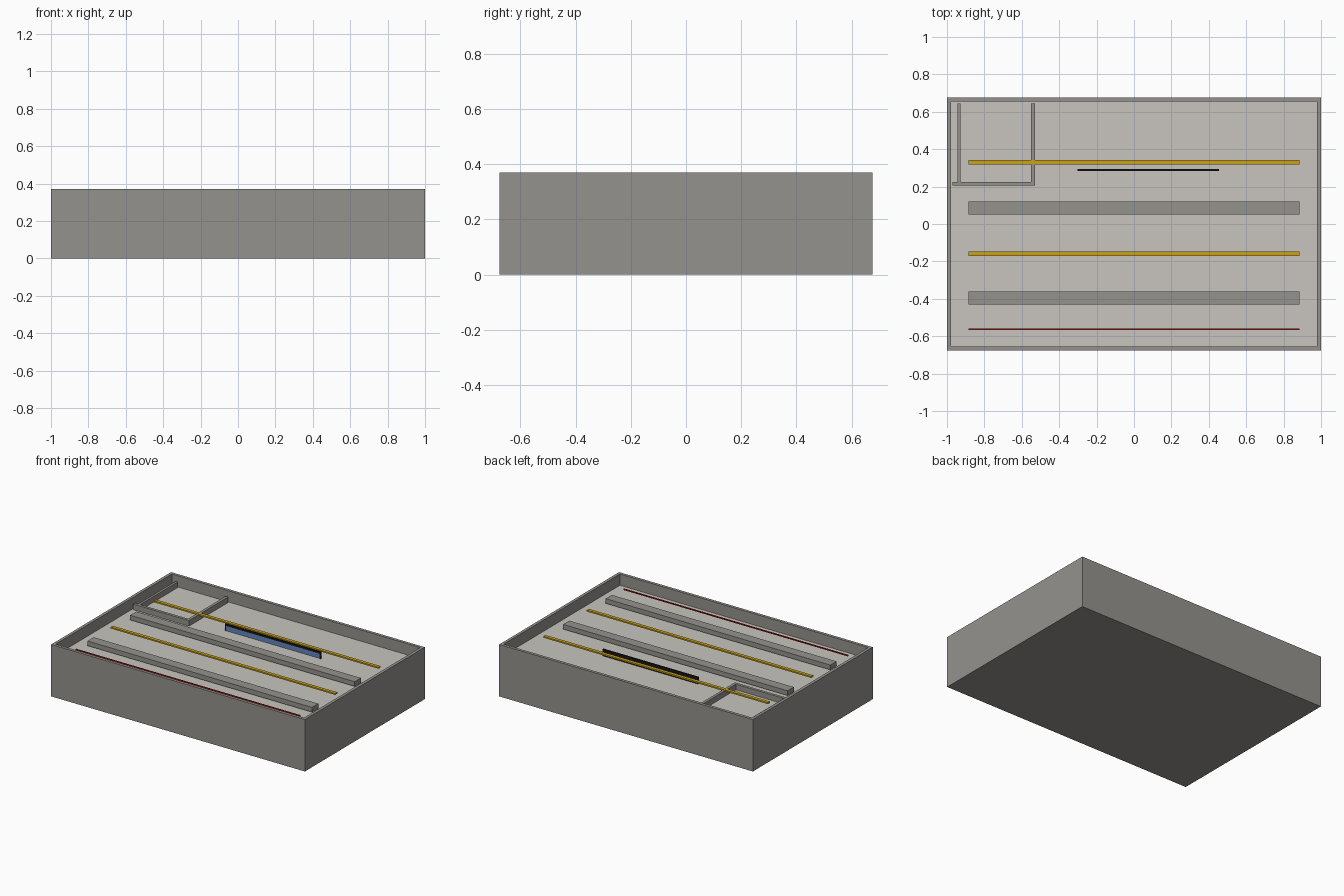
import bpy

cube = bpy.data.objects.get("Cube")
if cube:
    bpy.data.objects.remove(cube)


def material(name, rgb):
    m = bpy.data.materials.new(name)
    m.use_nodes = True
    m.diffuse_color = (*rgb, 1)
    m.node_tree.nodes["Principled BSDF"].inputs["Base Color"].default_value = (*rgb, 1)
    return m


concrete = material("concrete grey", (0.30, 0.29, 0.27))
pale = material("pale floor", (0.58, 0.56, 0.52))
yellow = material("yellow", (0.60, 0.36, 0.01))
red = material("dark red", (0.35, 0.01, 0.01))
black = material("black", (0.01, 0.01, 0.012))
blue = material("blue", (0.13, 0.23, 0.50))


def box(name, x, y, z, mat):
    """Box from (min, max) pairs along each axis."""
    bpy.ops.mesh.primitive_cube_add(size=1, location=[sum(p) / 2 for p in (x, y, z)])
    ob = bpy.context.object
    ob.name = name
    ob.scale = [p[1] - p[0] for p in (x, y, z)]
    bpy.ops.object.transform_apply(location=False, rotation=False, scale=True)
    ob.data.materials.append(mat)
    return ob


X, Y, TOP, WALL, FLOOR = 1.0, 0.675, 0.37, 0.03, 0.29
IX, IY = X - WALL, Y - WALL

# Shell: solid block whose top is inset and pushed down to form the tray
shell = box("shell", (-X, X), (-Y, Y), (0, TOP), concrete)
shell.data.materials.append(pale)
import bmesh
bm = bmesh.new()
bm.from_mesh(shell.data)
top = max(bm.faces, key=lambda f: f.calc_center_median().z)
bmesh.ops.inset_individual(bm, faces=[top], thickness=WALL)
floor = bmesh.ops.extrude_discrete_faces(bm, faces=[top])["faces"][0]
for v in floor.verts:
    v.co.z -= TOP - FLOOR
floor.material_index = 1
bm.to_mesh(shell.data)
bm.free()

# Corner room partitions
ROOM = (FLOOR, 0.33)
box("room_front_wall", (-IX, -0.53), (0.205, 0.225), ROOM, concrete)
box("room_side_wall", (-0.55, -0.53), (0.225, IY), ROOM, concrete)
box("room_inner_wall", (-0.945, -0.928), (0.225, IY), ROOM, concrete)

# Long runs across the hall
RUN = (-0.885, 0.885)
for i, y in enumerate((0.085, -0.395)):
    box(f"duct_{i + 1}", RUN, (y - 0.035, y + 0.035), (0.298, 0.332), concrete)
for i, y in enumerate((0.33, -0.158)):
    box(f"yellow_rail_{i + 1}", RUN, (y - 0.012, y + 0.012), (0.322, 0.332), yellow)
box("red_pipe", RUN, (-0.566, -0.558), (0.318, 0.326), red)

# Upright panel with a dark frame and row of studs
PX, PY = (-0.297, 0.45), 0.288
box("panel", PX, (PY - 0.003, PY + 0.003), (FLOOR, 0.33), blue)
box("panel_top_rail", PX, (PY - 0.005, PY + 0.005), (0.325, 0.338), black)
box("panel_back", PX, (PY + 0.003, PY + 0.006), (FLOOR, 0.33), black)
for side, x in zip(("right", "left"), PX):
    box(f"panel_{side}_post", (x - 0.004, x + 0.004), (PY - 0.005, PY + 0.005), (FLOOR, 0.338), black)
